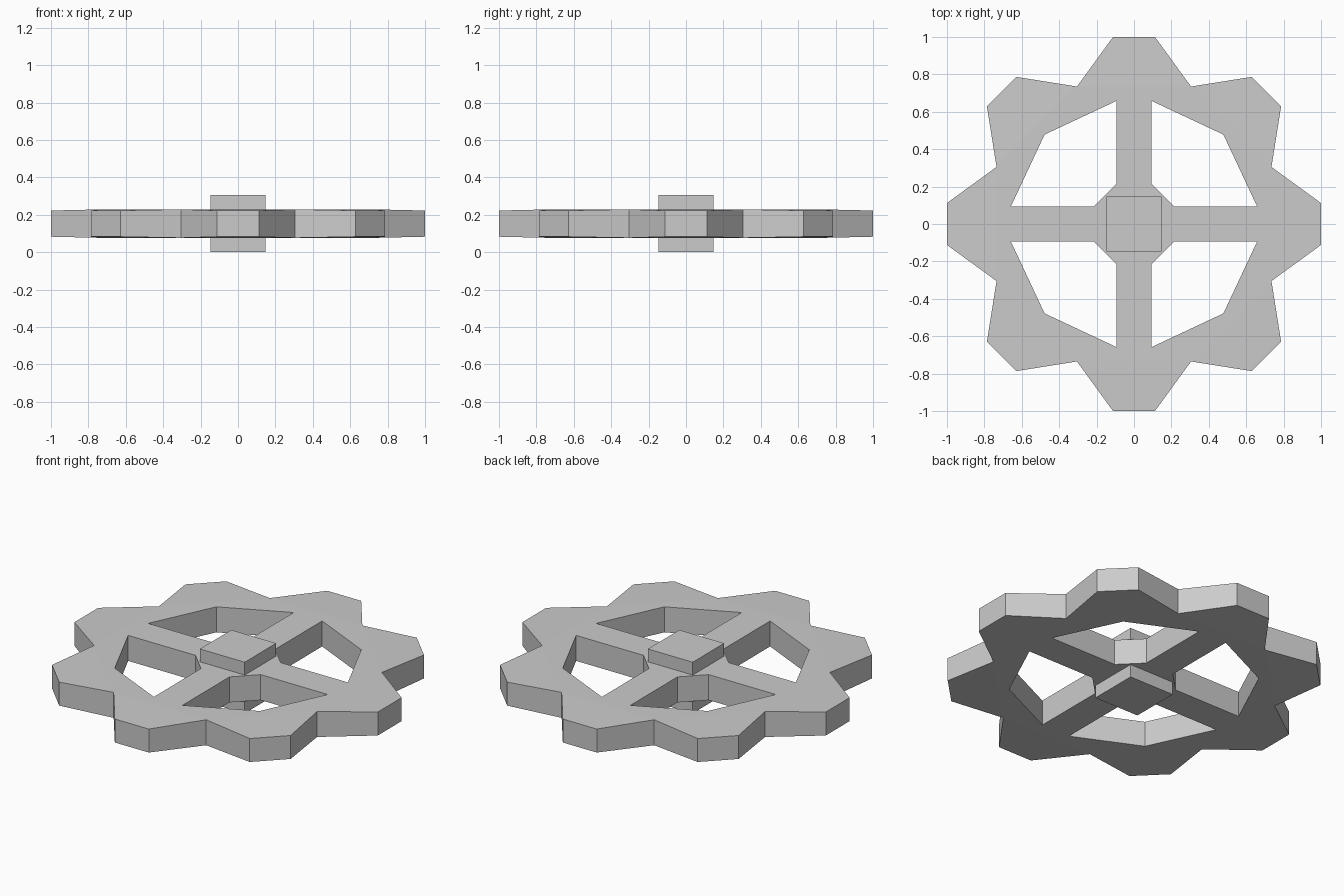
import bpy, bmesh
from math import sin, cos, radians

if "Cube" in bpy.data.objects:
    bpy.data.objects.remove(bpy.data.objects["Cube"])

MID = 0.1525           # mid-plane height
H_IN, H_TIP = 0.076, 0.07   # half thickness at the rim body and tooth tips


def finish(bm, name):
    bmesh.ops.recalc_face_normals(bm, faces=bm.faces[:])
    me = bpy.data.meshes.new(name)
    bm.to_mesh(me)
    bm.free()
    ob = bpy.data.objects.new(name, me)
    bpy.context.collection.objects.link(ob)
    return ob


def rot(x, y, deg):
    a = radians(deg)
    return x * cos(a) - y * sin(a), x * sin(a) + y * cos(a)


# Toothed rim, spokes and octagonal hub as one welded plate
bm = bmesh.new()


def face(pts, h_list, deg):
    vs = [bm.verts.new((*rot(x, y, deg), MID + h)) for (x, y), h in zip(pts, h_list)]
    return bm.faces.new(vs)


va, vb = (0.735, -0.305), (0.735, 0.305)      # valleys either side of a tooth
vc = (0.305, 0.735)
for k in range(8):                            # teeth
    face([va, (1.0, -0.112), (1.0, 0.112), vb], [H_IN, H_TIP, H_TIP, H_IN], 45 * k)
flat = [H_IN] * 8
S, R, Q = 0.094, 0.658, 0.215                 # spoke half width, rim inside, hub
for k in range(4):
    d = 90 * k
    face([va, vb, (R, S), (R, -S)], flat, d)                 # rim at spoke
    face([vb, vc, (0.478, 0.478)], flat, d)                  # rim between spokes
    face([vb, (0.478, 0.478), (R, S)], flat, d)
    face([vc, (S, R), (0.478, 0.478)], flat, d)
    face([(R, -S), (R, S), (Q, S), (Q, -S)], flat, d)        # spoke
face([rot(Q, s * S, 90 * k) for k in range(4) for s in (-1, 1)], flat, 0)
bmesh.ops.remove_doubles(bm, verts=bm.verts[:], dist=0.003)

# Mirror the top to the bottom and wall up the open edges
top_faces = bm.faces[:]
border = [e for e in bm.edges if e.is_boundary]
low = {v: bm.verts.new((v.co.x, v.co.y, 2 * MID - v.co.z)) for v in bm.verts[:]}
for f in top_faces:
    bm.faces.new([low[v] for v in reversed(f.verts)])
for e in border:
    a, b = e.verts
    bm.faces.new((a, b, low[b], low[a]))
finish(bm, "gear_wheel")

# Square axle block through the hub
bm = bmesh.new()
bmesh.ops.create_cube(bm, size=1)
for v in bm.verts:
    v.co.x *= 0.296
    v.co.y *= 0.296
    v.co.z = (v.co.z + 0.5) * 2 * MID
finish(bm, "axle_block")
